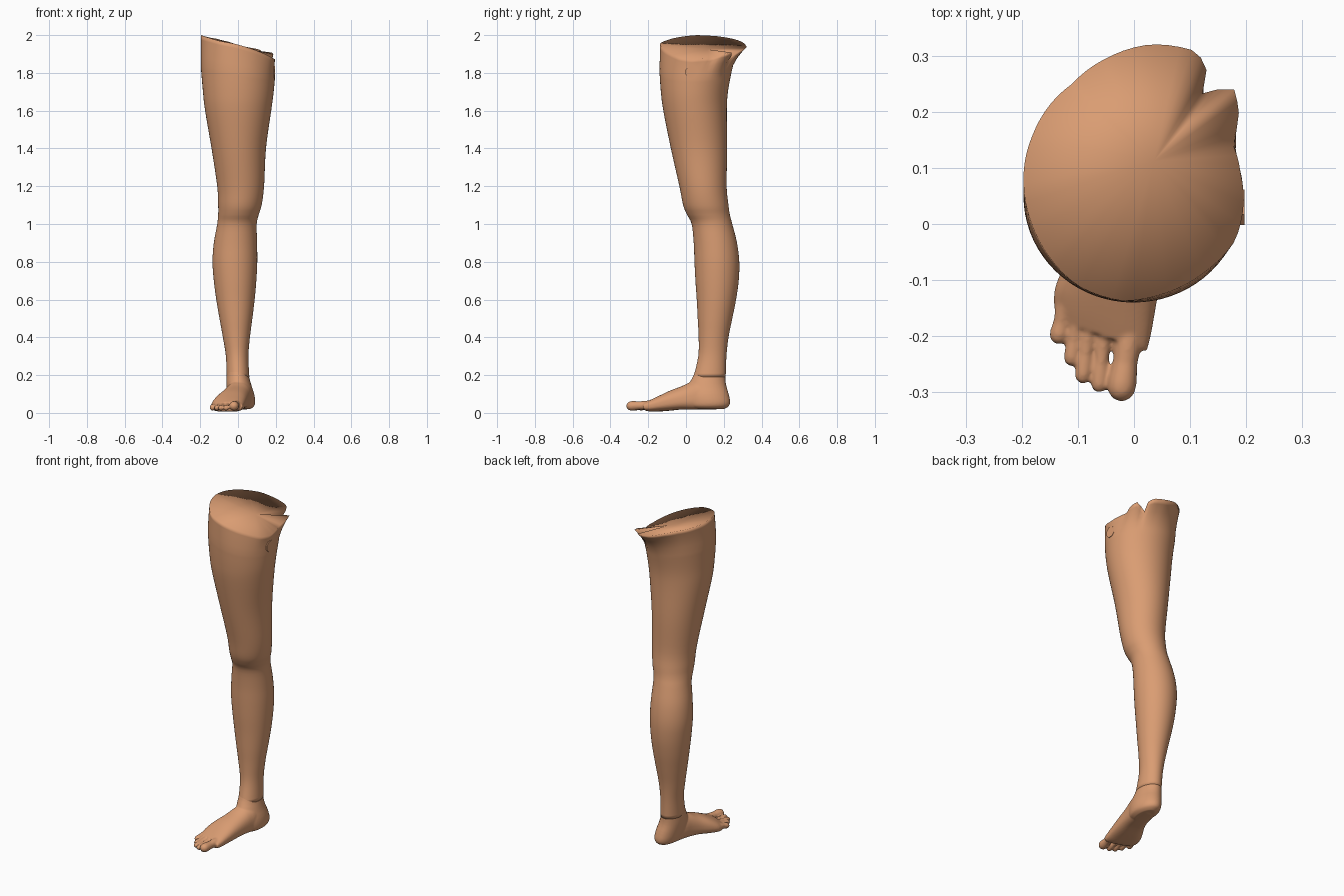
import bpy, bmesh, math
from mathutils import Vector

if "Cube" in bpy.data.objects:
    bpy.data.objects.remove(bpy.data.objects["Cube"])

N = 72
skin = bpy.data.materials.new("warm_skin")
skin.diffuse_color = (0.70, 0.335, 0.17, 1)
skin.use_nodes = True
skin.node_tree.nodes["Principled BSDF"].inputs["Base Color"].default_value = skin.diffuse_color


def finish(bm, name):
    bmesh.ops.recalc_face_normals(bm, faces=bm.faces)
    me = bpy.data.meshes.new(name)
    bm.to_mesh(me)
    bm.free()
    me.materials.append(skin)
    ob = bpy.data.objects.new(name, me)
    bpy.context.collection.objects.link(ob)
    for p in me.polygons:
        p.use_smooth = True
    return ob


def spline(rows, steps):
    """Smoothly interpolate rows of numbers."""
    out = []
    for i in range(len(rows) - 1):
        a, b, c, d = rows[max(i - 1, 0)], rows[i], rows[i + 1], rows[min(i + 2, len(rows) - 1)]
        for s in range(steps):
            t = s / steps
            out.append([0.5 * (2 * q + (r - p) * t + (2 * p - 5 * q + 4 * r - u) * t * t
                               + (3 * q - p - 3 * r + u) * t ** 3)
                        for p, q, r, u in zip(a, b, c, d)])
    return out + [list(rows[-1])]


def oval(a0, a1, b0, b1, n=N):
    """Points of an ellipse filling the box a0..a1, b0..b1."""
    return [((a0 + a1) / 2 + (a1 - a0) / 2 * math.cos(2 * math.pi * k / n),
             (b0 + b1) / 2 + (b1 - b0) / 2 * math.sin(2 * math.pi * k / n)) for k in range(n)]


def loft(bm, rings, start=True, end=True):
    vs = [[bm.verts.new(p) for p in r] for r in rings]
    n = len(vs[0])
    for a, b in zip(vs, vs[1:]):
        for k in range(n):
            bm.faces.new((a[k], a[(k + 1) % n], b[(k + 1) % n], b[k]))
    if start:
        bm.faces.new(vs[0])
    if end:
        bm.faces.new(vs[-1])
    return vs


# leg profile: z, x min, x max, y min, y max, slope of ring along x
leg = [(0.19, -.060, .060, .040, .210, 0), (0.3, -.064, .055, .065, .214, 0),
       (0.4, -.080, .063, .067, .225, 0), (0.5, -.098, .076, .062, .245, 0),
       (0.6, -.115, .088, .057, .265, 0), (0.7, -.128, .097, .050, .279, 0),
       (0.8, -.135, .102, .045, .282, 0), (0.9, -.128, .101, .041, .270, 0),
       (1.0, -.110, .099, .030, .245, 0), (1.05, -.105, .110, .005, .232, 0),
       (1.1, -.105, .125, -.015, .225, 0), (1.2, -.110, .138, -.035, .215, 0),
       (1.4, -.140, .148, -.080, .218, 0), (1.6, -.175, .175, -.120, .216, -.03),
       (1.7, -.187, .187, -.133, .222, -.09), (1.8, -.197, .195, -.140, .240, -.18)]

# torn top rim: x, y, z
rim_pts = [(.195, .03, 1.87), (.19, .09, 1.875), (.175, .145, 1.88), (.187, .20, 1.90),
           (.175, .25, 1.91), (.15, .24, 1.89), (.115, .22, 1.865), (.13, .28, 1.915),
           (.11, .308, 1.925), (.03, .32, 1.94), (-.05, .295, 1.965), (-.11, .25, 1.98),
           (-.18, .16, 1.995), (-.196, .06, 2.0), (-.182, 0, 1.995), (-.15, -.06, 1.985),
           (-.10, -.11, 1.97), (-.02, -.137, 1.955), (.05, -.125, 1.935),
           (.12, -.09, 1.91), (.18, -.03, 1.88)]
cx, cy = 0.0, 0.09
polar = sorted((math.atan2(y - cy, x - cx) % (2 * math.pi), math.hypot(x - cx, y - cy), z)
               for x, y, z in rim_pts)
polar = [(polar[-1][0] - 2 * math.pi, *polar[-1][1:])] + polar + \
        [(polar[0][0] + 2 * math.pi, *polar[0][1:])]


def rim_at(a):
    for p, q in zip(polar, polar[1:]):
        if p[0] <= a <= q[0]:
            t = (a - p[0]) / (q[0] - p[0])
            r = p[1] + (q[1] - p[1]) * t
            return Vector((cx + r * math.cos(a), cy + r * math.sin(a), p[2] + (q[2] - p[2]) * t))


rings = []
for z, x0, x1, y0, y1, s in spline(leg, 4):
    rings.append([Vector((x, y, z + s * x)) for x, y in oval(x0, x1, y0, y1)])
base = rings[-1]
rim = [rim_at(2 * math.pi * k / N) for k in range(N)]
for t in (0.3, 0.6, 0.85, 1.0):
    ring = []
    for b, r in zip(base, rim):
        p = b.lerp(r, t ** 1.7)
        p.z = b.z + (r.z - b.z) * t
        ring.append(p)
    rings.append(ring)

# thigh, knee and calf with a fanned top cap
bm = bmesh.new()
vs = loft(bm, rings, end=False)
hub = bm.verts.new((.035, .112, 1.925))
for k in range(N):
    bm.faces.new((vs[-1][k], vs[-1][(k + 1) % N], hub))
finish(bm, "leg")

# foot: ankle and heel column
bm = bmesh.new()
heel = [(0.26, -.058, .053, .062, .208), (0.2, -.060, .057, .040, .208),
        (0.15, -.062, .070, .015, .212), (0.1, -.055, .086, .005, .226),
        (0.06, -.045, .091, .010, .234), (0.035, -.035, .085, .02, .226), (0.02, -.01, .065, .05, .20)]
loft(bm, [[(x, y, z) for x, y in oval(*r, n=40)] for z, *r in spline(heel, 3)])

# foot: instep and ball, sections along y
sole = [(.16, -.030, .080, .018, .13), (.08, -.055, .080, .018, .172), (.03, -.070, .070, .018, .166),
        (-.02, -.092, .060, .018, .142), (-.08, -.122, .048, .012, .118), (-.13, -.140, .038, .008, .094),
        (-.17, -.143, .030, .006, .074), (-.20, -.137, .022, .010, .058)]
rings = []
for y, x0, x1, z0, z1 in spline(sole, 4):
    w = min(1, max(0, -y / .2))
    ring = []
    for k in range(40):
        c, s = math.cos(math.pi * k / 20), math.sin(math.pi * k / 20)
        # boxy underside, rounded top leaning to the inner side
        c = math.copysign(abs(c) ** (.6 if s < 0 else .9), c)
        zc = z0 + (z1 - z0) * .4
        x = (x0 + x1) / 2 + (x1 - x0) / 2 * c + .012 * max(s, 0) * w
        z = zc + ((z1 - zc) if s > 0 else (zc - z0)) * math.copysign(abs(s) ** .85, s)
        ring.append((x, y - .35 * w * (x + .055), z))
    rings.append(ring)
loft(bm, rings)

# toes: base x y, tip x y, radius
toes = [(-.006, -.18, -.022, -.291, .025), (-.052, -.18, -.062, -.286, .0145),
        (-.078, -.17, -.091, -.270, .0145), (-.100, -.16, -.111, -.239, .0145),
        (-.122, -.14, -.134, -.198, .0165)]
for bx, by, tx, ty, r in toes:
    a, b = Vector((bx, by, .042)), Vector((tx, ty, .012 + r))
    d = (b - a).normalized()
    side = d.cross(Vector((0, 0, 1))).normalized()
    up = side.cross(d)
    prof = [(0, 1), (.35, .95), (.6, .88), (.8, .98), (.93, 1.03)]
    pts = [(a.lerp(b, t), r * f) for t, f in prof]
    pts += [(b + d * r * math.sin(q), r * math.cos(q)) for q in (0.2, .6, 1.0, 1.35)]
    loft(bm, [[c + side * rr * math.cos(math.pi * k / 8) + up * rr * math.sin(math.pi * k / 8)
               for k in range(16)] for c, rr in pts])
foot = finish(bm, "foot")
m = foot.modifiers.new("merge", 'REMESH')
m.mode = 'VOXEL'
m.voxel_size = 0.0045
m.use_smooth_shade = True
m = foot.modifiers.new("soften", 'SMOOTH')
m.factor = 0.5
m.iterations = 5

# small flat eight-sided patch on the outer thigh
bm = bmesh.new()
q = [2 * math.pi * (k + .5) / 8 for k in range(8)]
loft(bm, [[(x, .03 + .034 * math.cos(a), 1.805 + .034 * math.sin(a)) for a in q] for x in (.190, .1965)])
patch = finish(bm, "thigh_patch")
for p in patch.data.polygons:
    p.use_smooth = False
